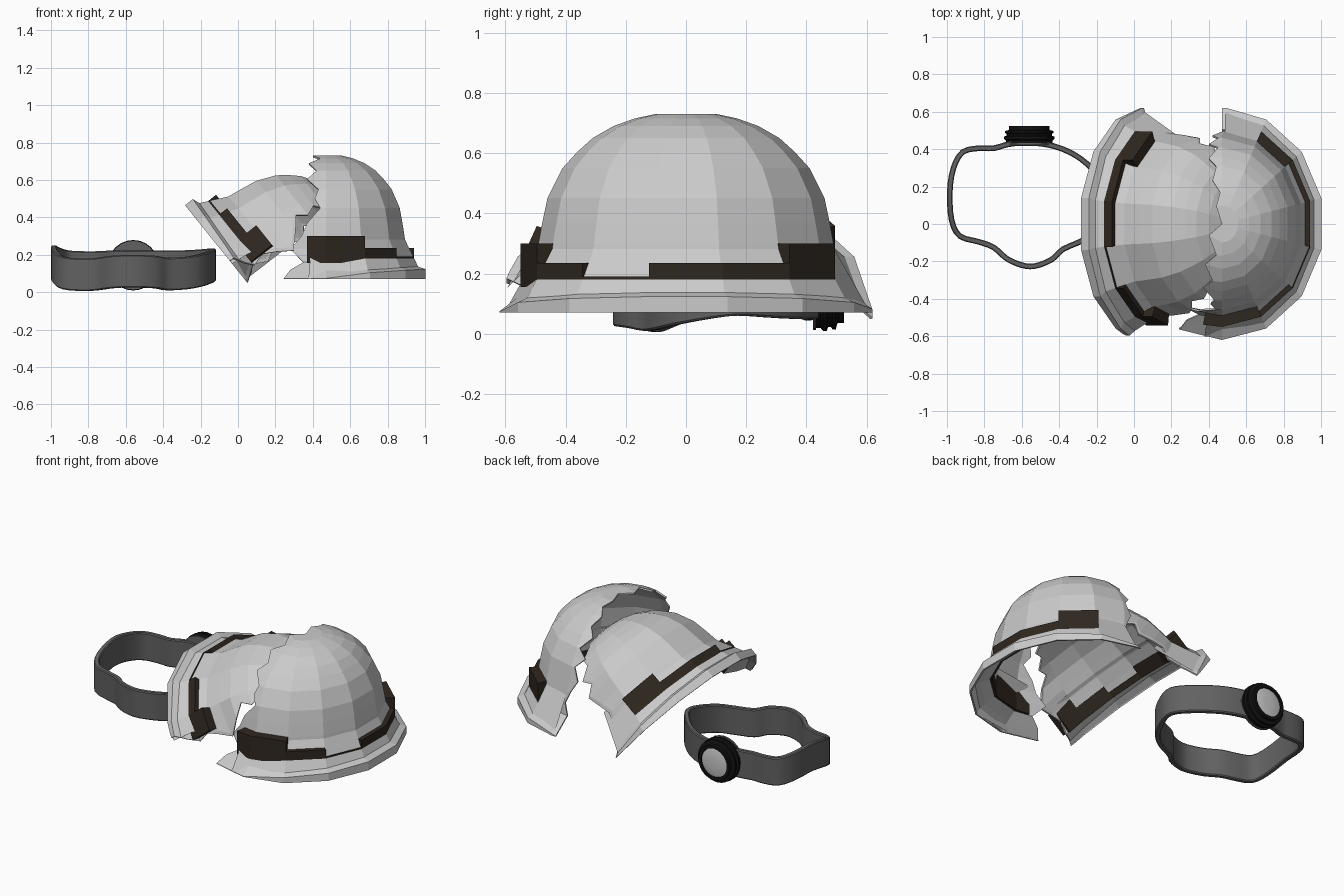
import bpy, bmesh, math
from math import sin, cos, asin, degrees, radians, pi
from mathutils import Vector

if "Cube" in bpy.data.objects:
    bpy.data.objects.remove(bpy.data.objects["Cube"])

RATIO = 0.88            # helmet is narrower along x than along y
STEP = 360 / 14         # fourteen-sided dome


def material(name, value):
    m = bpy.data.materials.new(name)
    m.diffuse_color = (*value, 1)
    m.use_nodes = True
    m.node_tree.nodes["Principled BSDF"].inputs["Base Color"].default_value = m.diffuse_color
    return m


BROWN = material("brown_leather", (0.028, 0.02, 0.014))
STRAP = material("dark_grey_rubber", (0.12, 0.12, 0.12))
BLACK = material("black_plastic", (0.006, 0.006, 0.006))


def finish(bm, name, mat=None, smooth=False):
    bmesh.ops.recalc_face_normals(bm, faces=bm.faces)
    mesh = bpy.data.meshes.new(name)
    bm.to_mesh(mesh)
    bm.free()
    ob = bpy.data.objects.new(name, mesh)
    bpy.context.collection.objects.link(ob)
    if mat:
        mesh.materials.append(mat)
    if smooth:
        bpy.ops.object.select_all(action='DESELECT')
        ob.select_set(True)
        bpy.context.view_layer.objects.active = ob
        bpy.ops.object.shade_smooth_by_angle(angle=radians(35))
    return ob


def polar(r, deg, z, side):
    a = radians(deg)
    return Vector((side * RATIO * r * cos(a), r * sin(a), z))


# Helmet profile from the rim up to the crown: (radius along y, height)
PROFILE = [(.62, 0), (.62, .004), (.56, .05), (.505, .09), (.5, .16), (.49, .23),
           (.477, .30), (.46, .38), (.435, .43), (.41, .48), (.36, .535),
           (.31, .58), (.24, .62), (.17, .645), (.10, .66)]


def shell(name, side, front, back):
    """Half helmet; front/back give how far each ring reaches past the middle."""
    bm = bmesh.new()
    rows = []
    for i, ((r, z), f, b) in enumerate(zip(PROFILE, front, back)):
        end = [90 + degrees(asin(max(-.9, min(.9, j / (r * RATIO))))) for j in (f, b)]
        angles = [-end[0], -min(90, end[0] - 3)]
        angles += [STEP * (k - 2.5) for k in range(6)]
        angles += [min(90, end[1] - 3), end[1]]
        row = []
        for a in angles:
            lift = .05 * max(0, cos(radians(a))) ** .6 if i == 1 else 0
            if i == 2:
                lift = .022 * max(0, cos(radians(a)))
            row.append(bm.verts.new(polar(r, a, z + lift, side)))
        rows.append(row)
    for lo, hi in zip(rows, rows[1:]):
        for k in range(len(lo) - 1):
            bm.faces.new((lo[k], lo[k + 1], hi[k + 1], hi[k]))
    apex = bm.verts.new((0, 0, .66))
    for k in range(len(rows[-1]) - 1):
        bm.faces.new((rows[-1][k], rows[-1][k + 1], apex))
    # make the outside face outward, so thickness grows inward
    bmesh.ops.recalc_face_normals(bm, faces=bm.faces)
    bm.normal_update()
    flip = max(bm.faces, key=lambda q: q.calc_center_median().z).normal.z < 0
    ob = finish(bm, name)
    if flip:
        ob.data.flip_normals()
    mod = ob.modifiers.new("thickness", 'SOLIDIFY')
    mod.thickness = .01
    mod.offset = -1
    return ob


def lining(name, side, start):
    """Sloping inner wall from the rim up into the dome."""
    bm = bmesh.new()
    angles = [start] + [STEP * (k - 2.5) for k in range(6)] + [88]
    lo, hi = ([bm.verts.new(polar(r, a, z, side)) for a in angles]
              for r, z in ((.612, .001), (.465, .26)))
    for k in range(len(angles) - 1):
        bm.faces.new((lo[k], lo[k + 1], hi[k + 1], hi[k]))
    return finish(bm, name)


def band(name, side, start):
    """Stepped band: boxes around the dome with varying heights."""
    bm = bmesh.new()
    h = STEP / 2
    pieces = [(max(start, -90), -5 * h, .23), (-5 * h, -3 * h, .165), (-3 * h, -h, .12),
              (-h, h, .165), (h, 3 * h, .165), (3 * h, 5 * h, .23)]
    if start < -90:
        pieces.append((start, -90, .23))
    for a0, a1, top in pieces:
        ring = [[bm.verts.new(polar(r, a, z, side))
                 for r, z in ((.48, .085), (.55, .085), (.55, top), (.48, top))]
                for a in (a0, a1)]
        for k in range(4):
            n = (k + 1) % 4
            bm.faces.new((ring[0][k], ring[0][n], ring[1][n], ring[1][k]))
        bm.faces.new(ring[0])
        bm.faces.new(ring[1][::-1])
    return finish(bm, name, BROWN)


# Upright right half
right = [shell("right_helmet_half", 1,
               [.23, .225, .19, .12, .19, .13, .10, .03, .06, .04, .10, .05, .09, .03, .07],
               [0, 0, 0, 0, -.02, .01, .05, .02, .07, .02, .07, .03, .05, .01, .03]),
         lining("right_helmet_lining", 1, -100),
         band("right_helmet_band", 1, -102)]
for ob in right:
    ob.location = (.47, 0, .07)

# Left half, tipped under the right one
left = [shell("left_helmet_half", -1,
              [-.15, -.15, -.10, -.05, -.07, -.03, .02, -.06, -.12, -.08, -.10, -.04, -.05, -.03, 0],
              [0, 0, -.03, -.06, -.02, -.06, -.03, .01, -.05, .01, -.05, -.01, -.04, .0, -.02]),
        lining("left_helmet_lining", -1, -76),
        band("left_helmet_band", -1, -81)]
for ob in left:
    ob.location = (.05, 0, .05)
    ob.rotation_euler = (0, radians(51.2), 0)

# Head strap: closed path of (x, y, bottom z)
PATH = [(-.985, .17, .075), (-.965, .3, .065), (-.915, .385, .05), (-.83, .405, .045),
        (-.75, .405, .045), (-.65, .43, .05), (-.5, .43, .05), (-.38, .4, .05),
        (-.28, .345, .05), (-.19, .26, .055), (-.135, .17, .06), (-.145, .08, .05),
        (-.2, -.03, .03), (-.28, -.09, .015), (-.38, -.135, .01), (-.44, -.19, .02),
        (-.53, -.225, .025), (-.6, -.22, .025), (-.68, -.185, .02), (-.75, -.125, .01),
        (-.83, -.095, .006), (-.93, -.065, .015), (-.975, .02, .045)]
pts = [Vector(p) for p in PATH]
n, curve = len(pts), []
for i in range(n):
    p0, p1, p2, p3 = (pts[(i + k) % n] for k in (-1, 0, 1, 2))
    for t in (0, 1 / 3, 2 / 3):
        curve.append(.5 * (2 * p1 + (p2 - p0) * t + (2 * p0 - 5 * p1 + 4 * p2 - p3) * t * t
                           + (3 * p1 - p0 - 3 * p2 + p3) * t ** 3))
SECTION = [(-.015, .006), (-.01, 0), (.01, 0), (.015, .006),
           (.015, .168), (.01, .174), (-.01, .174), (-.015, .168)]
bm = bmesh.new()
rings = []
for i, p in enumerate(curve):
    d = curve[(i + 1) % len(curve)] - curve[i - 1]
    side = Vector((d.y, -d.x, 0)).normalized()
    rings.append([bm.verts.new(p + side * u + Vector((0, 0, v))) for u, v in SECTION])
for i in range(len(rings)):
    a, b = rings[i - 1], rings[i]
    for k in range(8):
        m = (k + 1) % 8
        bm.faces.new((a[k], a[m], b[m], b[k]))
finish(bm, "head_strap", STRAP, True)


def turned(name, profile, mat):
    """Turned part on the lamp axis (along y): profile of (radius, y)."""
    bm = bmesh.new()
    seg = 24
    rings = [[bm.verts.new((-.56 + r * cos(2 * pi * k / seg), y,
                            .144 + r * sin(2 * pi * k / seg))) for k in range(seg)]
             for r, y in profile]
    for a, b in zip(rings, rings[1:]):
        for k in range(seg):
            m = (k + 1) % seg
            bm.faces.new((a[k], a[m], b[m], b[k]))
    bm.faces.new(rings[0])
    bm.faces.new(rings[-1])
    return finish(bm, name, mat, True)


# Lamp on the back of the strap
turned("lamp_mount", [(.132, .422), (.132, .432)], STRAP)
turned("lamp_housing", [(.125, .43), (.125, .447), (.135, .455), (.135, .467),
                        (.122, .472), (.122, .482), (.13, .487), (.13, .497), (.108, .503),
                        (.108, .525), (.09, .525), (.088, .512)], BLACK)
turned("lamp_lens", [(.089, .508), (.089, .516), (.06, .522), (.03, .524)], None)
